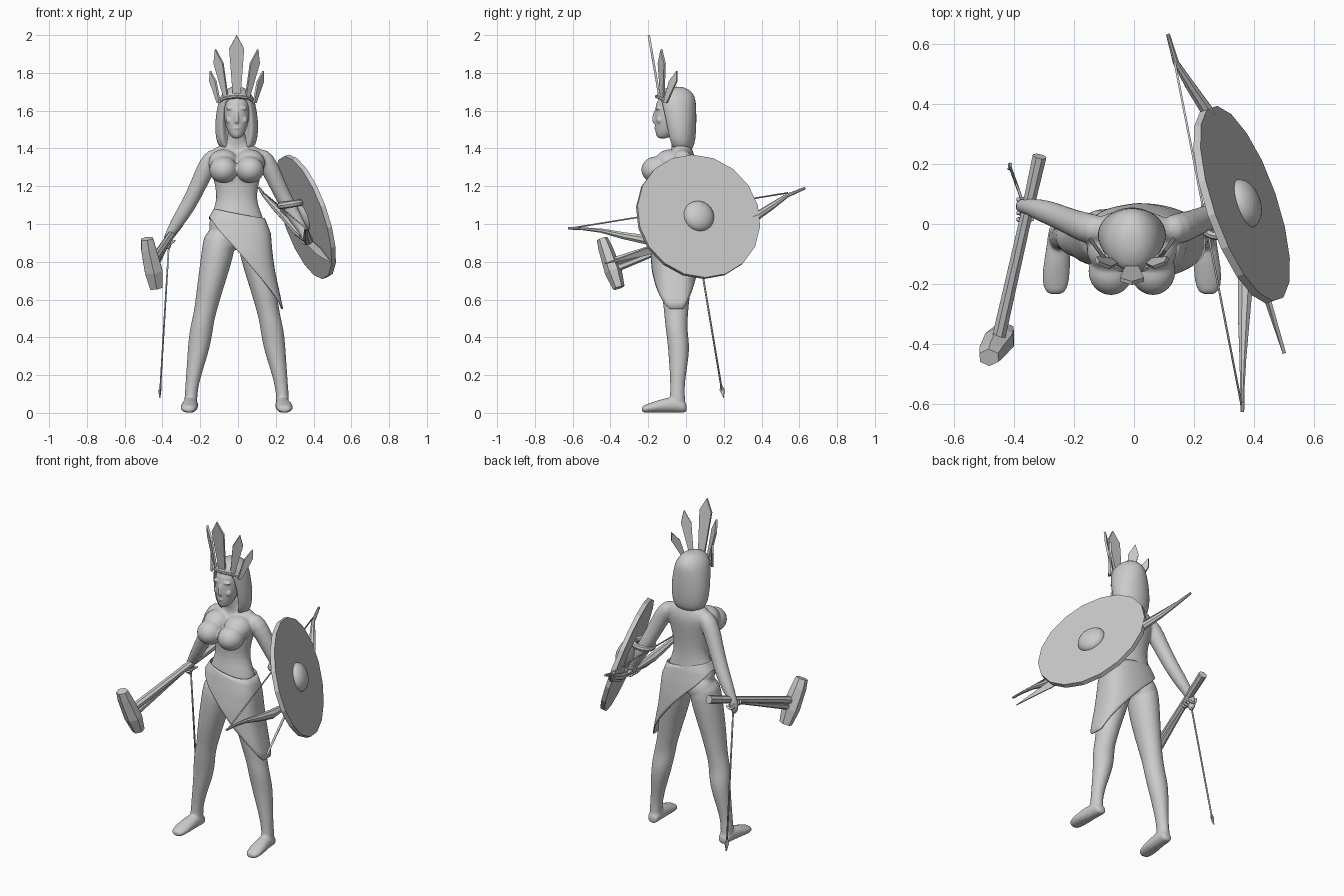
import bpy, bmesh, math
from mathutils import Vector

if "Cube" in bpy.data.objects:
    bpy.data.objects.remove(bpy.data.objects["Cube"], do_unlink=True)

GREY = (0.6, 0.6, 0.6, 1)
mat = bpy.data.materials.new("plain_grey")
mat.use_nodes = True
mat.diffuse_color = GREY
mat.node_tree.nodes["Principled BSDF"].inputs["Base Color"].default_value = GREY
CX = -0.007  # body centre line


def finish(name, bm, smooth=True, sub=0, thick=0):
    bmesh.ops.recalc_face_normals(bm, faces=bm.faces[:])
    for f in bm.faces:
        f.smooth = smooth
    me = bpy.data.meshes.new(name)
    bm.to_mesh(me)
    bm.free()
    ob = bpy.data.objects.new(name, me)
    bpy.context.collection.objects.link(ob)
    me.materials.append(mat)
    if thick:
        m = ob.modifiers.new("thickness", 'SOLIDIFY')
        m.thickness, m.offset = thick, 0
    if sub:
        m = ob.modifiers.new("smooth", 'SUBSURF')
        m.levels = m.render_levels = sub
    return ob


def loft(name, rings, n=16, axis=None, ref=(0, 1, 0), sub=1, smooth=True, rule=None):
    """Skin ellipses (x, y, z, radius_u, radius_v) along their centres."""
    bm, loops = bmesh.new(), []
    cs = [Vector(r[:3]) for r in rings]
    for i, r in enumerate(rings):
        t = Vector(axis) if axis else cs[min(i + 1, len(cs) - 1)] - cs[max(i - 1, 0)]
        t.normalize()
        u = Vector(ref).cross(t).normalized()
        v = t.cross(u)
        loop = []
        for k in range(n):
            a = math.tau * (k + 0.5) / n
            p = cs[i] + u * r[3] * math.cos(a) + v * r[-1] * math.sin(a)
            loop.append(bm.verts.new(rule(p) if rule else p))
        loops.append(loop)
    for a, b in zip(loops, loops[1:]):
        for k in range(n):
            bm.faces.new((a[k], a[(k + 1) % n], b[(k + 1) % n], b[k]))
    bm.faces.new(loops[0])
    bm.faces.new(loops[-1])
    return finish(name, bm, smooth, sub)


def ball(name, loc, scale, turn=None):
    bm = bmesh.new()
    bmesh.ops.create_uvsphere(bm, u_segments=24, v_segments=14, radius=1)
    bmesh.ops.scale(bm, vec=scale, verts=bm.verts[:])
    ob = finish(name, bm)
    ob.location = loc
    if turn:
        ob.rotation_mode = 'QUATERNION'
        ob.rotation_quaternion = turn
    return ob


def blade(name, base, tip, wide, w, shoulder=0.78, root=0.5, thick=0.012):
    base, tip, wide = Vector(base), Vector(tip), Vector(wide).normalized() * w / 2
    mid = base.lerp(tip, shoulder)
    bm = bmesh.new()
    pts = (base - wide * root, base + wide * root, mid + wide, tip, mid - wide)
    bm.faces.new([bm.verts.new(p) for p in pts])
    return finish(name, bm, False, thick=thick)


def fuse(name, parts, voxel, rounds):
    """Merge overlapping parts into one smooth skin."""
    bpy.ops.object.select_all(action='DESELECT')
    for ob in parts:
        ob.select_set(True)
    bpy.context.view_layer.objects.active = parts[0]
    bpy.ops.object.convert(target='MESH')
    bpy.ops.object.join()
    ob = bpy.context.view_layer.objects.active
    ob.name = name
    m = ob.modifiers.new("fuse", 'REMESH')
    m.mode, m.voxel_size, m.use_smooth_shade = 'VOXEL', voxel, True
    m = ob.modifiers.new("soften", 'SMOOTH')
    m.factor, m.iterations = .5, rounds


def body(rows):
    return [(CX, cy, z, rx, ry) for z, cy, rx, ry in rows]


UP = (0, 0, 1)
# Torso and neck
skin = [loft("torso", body([
    (.86, -.045, .05, .06), (.93, -.045, .14, .09), (1.0, -.045, .155, .092),
    (1.07, -.045, .126, .08), (1.13, -.04, .105, .071), (1.2, -.04, .114, .074),
    (1.28, -.04, .135, .084), (1.35, -.025, .155, .075), (1.39, -.02, .145, .056),
    (1.415, -.025, .085, .05), (1.44, -.035, .05, .046), (1.52, -.055, .043, .043)]),
    n=24, axis=UP)]

# Head and face
face = [loft("head", body([
    (1.45, -.125, .02, .025), (1.475, -.112, .042, .05), (1.52, -.097, .06, .07),
    (1.58, -.09, .07, .078), (1.64, -.085, .07, .078), (1.695, -.075, .05, .055)]), axis=UP),
    loft("nose", body([(1.53, -.164, .013, .013), (1.55, -.17, .012, .014),
                       (1.61, -.16, .007, .01)]), n=8, axis=UP),
    ball("lips", (CX, -.156, 1.508), (.02, .012, .009))]
for s in (-1, 1):
    face.append(ball("brow", (CX + s * .03, -.147, 1.612), (.028, .014, .009)))
    face.append(ball("cheek", (CX + s * .038, -.14, 1.55), (.02, .016, .02)))
fuse("face", face, .005, 3)


# Bobbed hair with an opening for the face
def face_opening(p):
    if p.z < 1.66 and abs(p.x - CX) < .062 and p.y < -.04:
        p.y = -.05
    return p


loft("hair", body([
    (1.382, -.015, .07, .04), (1.42, -.028, .104, .075), (1.48, -.033, .114, .086),
    (1.55, -.04, .114, .096), (1.62, -.05, .103, .104), (1.665, -.057, .092, .108),
    (1.695, -.06, .073, .095), (1.718, -.055, .048, .06), (1.727, -.05, .02, .025)]),
    n=32, axis=UP, rule=face_opening)

# Crown
blade("crown_centre", (CX, -.14, 1.67), (CX, -.197, 2.0), (1, 0, 0), .08)
for s in (-1, 1):
    blade("crown_inner", (CX + s * .055, -.125, 1.66), (CX + s * .112, -.13, 1.925),
          (1, s * .7, 0), .058, .72, .4)
    blade("crown_outer", (CX + s * .095, -.11, 1.64), (CX + s * .14, -.048, 1.81),
          (.6, s * .8, 0), .05, .68, .4)
    loft("crown_band", [(CX + s * x, y, z, .006, .008) for x, y, z in
                        ((0, -.16, 1.675), (.05, -.143, 1.67), (.09, -.103, 1.652))],
         n=6, ref=UP, sub=0, smooth=False)

# Bust, hips, legs and feet
LEG = [(.98, .085, -.04, .085, .088), (.88, .095, -.045, .09, .1), (.78, .113, -.05, .084, .094),
       (.65, .143, -.055, .071, .08), (.55, .163, -.052, .062, .066), (.49, .178, -.052, .06, .062),
       (.44, .187, -.05, .063, .058), (.37, .197, -.04, .061, .059), (.3, .208, -.038, .054, .055),
       (.2, .228, -.043, .041, .043), (.12, .24, -.046, .034, .038),
       (.07, .243, -.045, .035, .042), (.03, .243, -.045, .034, .043)]
FOOT = [(.24, .005, .025, .025, .023), (.241, -.01, .032, .036, .032), (.243, -.05, .043, .039, .043),
        (.246, -.1, .041, .043, .041), (.252, -.16, .032, .048, .032), (.254, -.21, .023, .044, .023),
        (.254, -.237, .018, .028, .018)]
for s in (-1, 1):
    skin += [
        ball("breast", (CX + s * .07, -.157, 1.287), (.075, .08, .071)),
        ball("upper_chest", (CX + s * .07, -.085, 1.325), (.08, .08, .07)),
        ball("buttock", (CX + s * .08, -.027, .92), (.08, .078, .085)),
        loft("leg", [(CX + s * x, y, z, a, b) for z, x, y, a, b in LEG], axis=UP),
        loft("foot", [(CX + s * x, y, z, a, b) for x, y, z, a, b in FOOT], axis=(0, -1, 0), ref=UP)]

# Arms and hands
ARM = [(.085, -.022, 1.36, .035), (.13, -.02, 1.358, .053), (.168, -.01, 1.3, .051),
       (.213, .008, 1.2, .044), (.262, .03, 1.1, .042)]
skin.append(loft("right_arm", [(-x, y, z, r) for x, y, z, r in ARM] + [
    (-.32, .05, 1.01, .037), (-.36, .06, .95, .024), (-.375, .06, .91, .027), (-.37, .055, .86, .015)]))
skin.append(loft("left_arm", ARM + [
    (.315, .025, 1.015, .036), (.35, .012, .955, .023), (.365, .005, .92, .028), (.37, 0, .885, .015)]))
fuse("body", skin, .007, 6)
for i in range(4):
    y = .015 + .022 * i
    loft("right_finger", [(-.385, y, .94, .009), (-.385, y, .91, .009), (-.355, y, .895, .009),
                          (-.33, y, .915, .007)], n=8)
    y -= .045
    loft("left_finger", [(.385, y, .94, .009), (.385, y, .9, .009), (.35, y, .89, .009),
                         (.335, y, .915, .007)], n=8)

# Wrapped skirt, long on its left side and short on its right
STEPS = [(1.08, .118, .084), (1.03, .147, .1), (.95, .178, .115), (.85, .186, .128),
         (.75, .2, .132), (.65, .222, .13), (.54, .245, .125)]


def skirt_radius(z):
    for (z0, a0, b0), (z1, a1, b1) in zip(STEPS, STEPS[1:]):
        if z >= z1:
            t = (z0 - z) / (z0 - z1)
            return a0 + (a1 - a0) * t, b0 + (b1 - b0) * t
    return STEPS[-1][1:]


bm, cols, N, M = bmesh.new(), [], 64, 12
for k in range(N):
    a = math.tau * k / N
    c, s = math.cos(a), math.sin(a)
    top = 1.055 - .025 * c
    rise = (1 - math.cos(a - .1)) / 2
    hem = max(.55, .53 + .505 * rise ** (.5 if s > 0 else .7))
    col = []
    for j in range(M + 1):
        z = top + (hem - top) * j / M
        rx, ry = skirt_radius(z)
        y = math.copysign(abs(s) ** .6, s) * ry * (.95 if s > 0 else 1)
        col.append(bm.verts.new((CX + rx * c, -.055 + y, z)))
    cols.append(col)
for k in range(N):
    a, b = cols[k], cols[(k + 1) % N]
    for j in range(M):
        bm.faces.new((a[j], b[j], b[j + 1], a[j + 1]))
finish("skirt", bm, thick=.006)

# Shield with boss and arm strap
facing = Vector((.9, .31, .31)).normalized()
turn = facing.to_track_quat('Z', 'Y')
middle = Vector((.358, .064, 1.038))
bm = bmesh.new()
bmesh.ops.create_cone(bm, cap_ends=True, segments=18, radius1=.342, radius2=.342, depth=.026)
shield = finish("shield", bm, False)
shield.location, shield.rotation_mode, shield.rotation_quaternion = middle, 'QUATERNION', turn
ball("shield_boss", middle + facing * .01, (.084, .084, .05), turn)
bpy.ops.mesh.primitive_torus_add(major_segments=24, minor_segments=8, major_radius=.055,
                                 minor_radius=.014, location=(.278, .015, 1.105), rotation=(0, -.15, 0))
strap = bpy.context.object
strap.name = "shield_strap"
strap.scale = (1.05, 1, 1.3)
strap.data.materials.append(mat)
bpy.ops.object.shade_smooth_by_angle()

# Bow and string
BOW = [(.113, .63, 1.19, .007), (.14, .535, 1.15, .011), (.19, .455, 1.095, .018),
       (.24, .38, 1.045, .022), (.315, .2, .96, .024), (.355, .06, .92, .015),
       (.365, -.04, .91, .015), (.37, -.2, .915, .027), (.365, -.33, .938, .02),
       (.362, -.45, .965, .012), (.36, -.55, .975, .008), (.36, -.625, .977, .007)]
loft("bow", BOW, n=8, ref=UP, sub=0, smooth=False)
loft("bow_string", [(.135, .54, 1.165, .004), (.36, -.615, .977, .004)], n=6, ref=UP, sub=0)

# Dagger held in the left hand
blade("dagger_blade", (.365, 0, .915), (.5, -.43, .79), (.3, .1, .9), .04, .5, .9)
loft("dagger_grip", [(.335, .09, .94, .01), (.365, 0, .915, .01)], n=8, ref=UP, sub=0)

# War hammer
loft("hammer_handle", [(-.314, .225, 1.0, .025), (-.36, .02, .933, .021), (-.455, -.4, .795, .024)],
     n=8, ref=UP, sub=0, smooth=False)
loft("hammer_brace", [(-.365, .01, .915, .01), (-.447, -.37, .765, .02)], n=6, ref=UP, sub=0, smooth=False)
loft("hammer_head", [(-.482, -.444, .922, .036, .03), (-.474, -.426, .87, .045, .038),
                     (-.447, -.385, .75, .054, .046), (-.432, -.356, .662, .038, .032)],
     n=6, sub=0, smooth=False)

# Arrow held in the right hand
loft("arrow_shaft", [(-.36, .045, .99, .005), (-.412, .19, .12, .005)], n=6, sub=0)
blade("arrow_tip", (-.411, .185, .15), (-.415, .2, .08), (.3, 1, .2), .026, .4, .2, .008)
